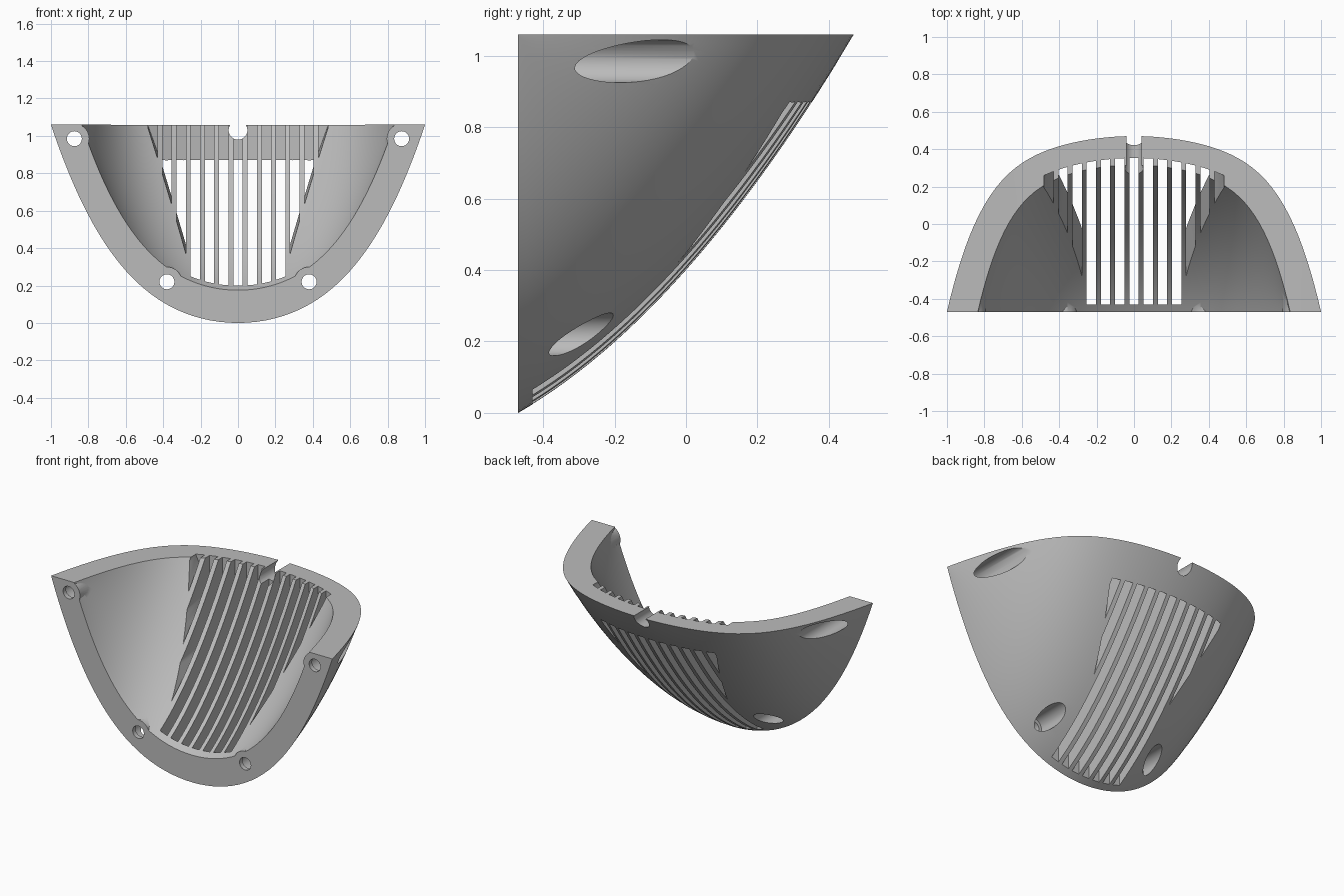
import bpy, bmesh, math
from mathutils import Matrix, Vector

if "Cube" in bpy.data.objects:
    bpy.data.objects.remove(bpy.data.objects["Cube"])

DEPTH, HEIGHT = 0.94, 1.06
FRONT = -DEPTH / 2
WALL_SCALE = 0.835

grey = bpy.data.materials.new("plain grey")
grey.use_nodes = True
grey.diffuse_color = (0.5, 0.5, 0.5, 1)
grey.node_tree.nodes["Principled BSDF"].inputs["Base Color"].default_value = (0.5, 0.5, 0.5, 1)


# Shell shape: rim outlines in the top and front planes, and the keel curve
def rim_depth(x):
    return DEPTH * (1 - 0.343 * x**2 - 0.657 * x**6)


def rim_drop(x):
    return HEIGHT - 0.615 * x**2 - 0.445 * x**4


def keel_z(d):
    return 0.574 * d + 0.588 * d * d


def outer_y(x, z):
    """Back position of the outer surface at a given x and height."""
    zk = HEIGHT - (HEIGHT - z) * HEIGHT / rim_drop(x)
    d = (-0.574 + math.sqrt(0.574**2 + 4 * 0.588 * zk)) / (2 * 0.588)
    return FRONT + d * rim_depth(x) / DEPTH


def new_object(name, bm):
    bmesh.ops.recalc_face_normals(bm, faces=bm.faces)
    mesh = bpy.data.meshes.new(name)
    bm.to_mesh(mesh)
    bm.free()
    obj = bpy.data.objects.new(name, mesh)
    bpy.context.collection.objects.link(obj)
    mesh.materials.append(grey)
    return obj


def solid(name, scale, extend, columns=64, steps=28):
    """Pointed bowl; extend pushes its front and top faces outwards."""
    bm = bmesh.new()
    rings = []
    for i in range(columns + 1):
        x = math.sin(math.pi * (i / columns - 0.5))
        sy, sz = max(rim_depth(x), 0) / DEPTH, max(rim_drop(x), 0) / HEIGHT
        pts = []
        for j in range(steps + 1):
            d = DEPTH * j / steps
            pts.append((d * sy * scale, (HEIGHT - keel_z(d)) * sz * scale))
        if extend:
            pts = [(-extend, pts[0][1])] + pts + [(pts[-1][0], -extend)]
        pts.append((-extend, -extend))
        rings.append([bm.verts.new((x * scale, FRONT + a, HEIGHT - b)) for a, b in pts])
    n = len(rings[0])
    for r, s in zip(rings, rings[1:]):
        for j in range(n):
            k = (j + 1) % n
            bm.faces.new((r[j], r[k], s[k], s[j]))
    if extend:
        bm.faces.new(rings[0])
        bm.faces.new(rings[-1])
    bmesh.ops.remove_doubles(bm, verts=bm.verts, dist=1e-4)
    bmesh.ops.dissolve_degenerate(bm, edges=bm.edges, dist=1e-5)
    return new_object(name, bm)


def cylinders(name, spots, radius, y0, y1):
    """Cylinders along y at the given (x, z) spots."""
    bm = bmesh.new()
    for x, z in spots:
        m = Matrix.Translation((x, (y0 + y1) / 2, z)) @ Matrix.Rotation(math.pi / 2, 4, "X")
        bmesh.ops.create_cone(bm, cap_ends=True, segments=40, radius1=radius,
                              radius2=radius, depth=y1 - y0, matrix=m)
    return new_object(name, bm)


def slots(name):
    """Upright vent slots; the outer ones end on a slant."""
    bm = bmesh.new()
    for k in range(-6, 7):
        corners = {}
        for sx in (-1, 1):
            x = k * 0.076 + sx * 0.025
            for back in (0, 1):
                y = outer_y(x, 0.87) if back else FRONT + 0.04
                low = -0.1 if abs(k) < 4 else (abs(x) - 0.13 + 0.07 * y) / 0.35
                for top in (0, 1):
                    corners[sx, back, top] = bm.verts.new((x, y, 1.3 if top else low))
        for sx in (-1, 1):
            bm.faces.new([corners[sx, b, t] for b, t in ((0, 0), (1, 0), (1, 1), (0, 1))])
        for b in (0, 1):
            bm.faces.new([corners[s, b, t] for s, t in ((-1, 0), (1, 0), (1, 1), (-1, 1))])
        for t in (0, 1):
            bm.faces.new([corners[s, b, t] for s, b in ((-1, 0), (1, 0), (1, 1), (-1, 1))])
    bmesh.ops.triangulate(bm, faces=bm.faces)
    return new_object(name, bm)


def cut(target, cutter):
    cutter.hide_render = True
    mod = target.modifiers.new("cut", "BOOLEAN")
    mod.operation, mod.solver, mod.object = "DIFFERENCE", "EXACT", cutter
    bpy.context.view_layer.objects.active = target
    bpy.ops.object.modifier_apply(modifier=mod.name)
    bpy.data.objects.remove(cutter)


screws = [(s * x, z) for s in (-1, 1) for x, z in ((0.875, 0.985), (0.38, 0.22))]

# Hollow with the screw bosses left standing
cavity = solid("cavity", WALL_SCALE, 0.2)
cut(cavity, cylinders("bosses", screws, 0.08, FRONT - 0.4, 0.7))

# Vented shell
shell = solid("vented_shell", 1, 0)
cut(shell, cavity)
cut(shell, slots("vent_slots"))
cut(shell, cylinders("screw_recesses", screws, 0.06, FRONT + 0.03, 0.8))
cut(shell, cylinders("screw_holes", screws, 0.04, FRONT - 0.1, FRONT + 0.1))
cut(shell, cylinders("cable_notch", [(0, 1.03)], 0.05, 0.1, 0.7))

bpy.ops.object.select_all(action="DESELECT")
shell.select_set(True)
bpy.context.view_layer.objects.active = shell
bpy.ops.object.shade_smooth_by_angle(angle=math.radians(30))
